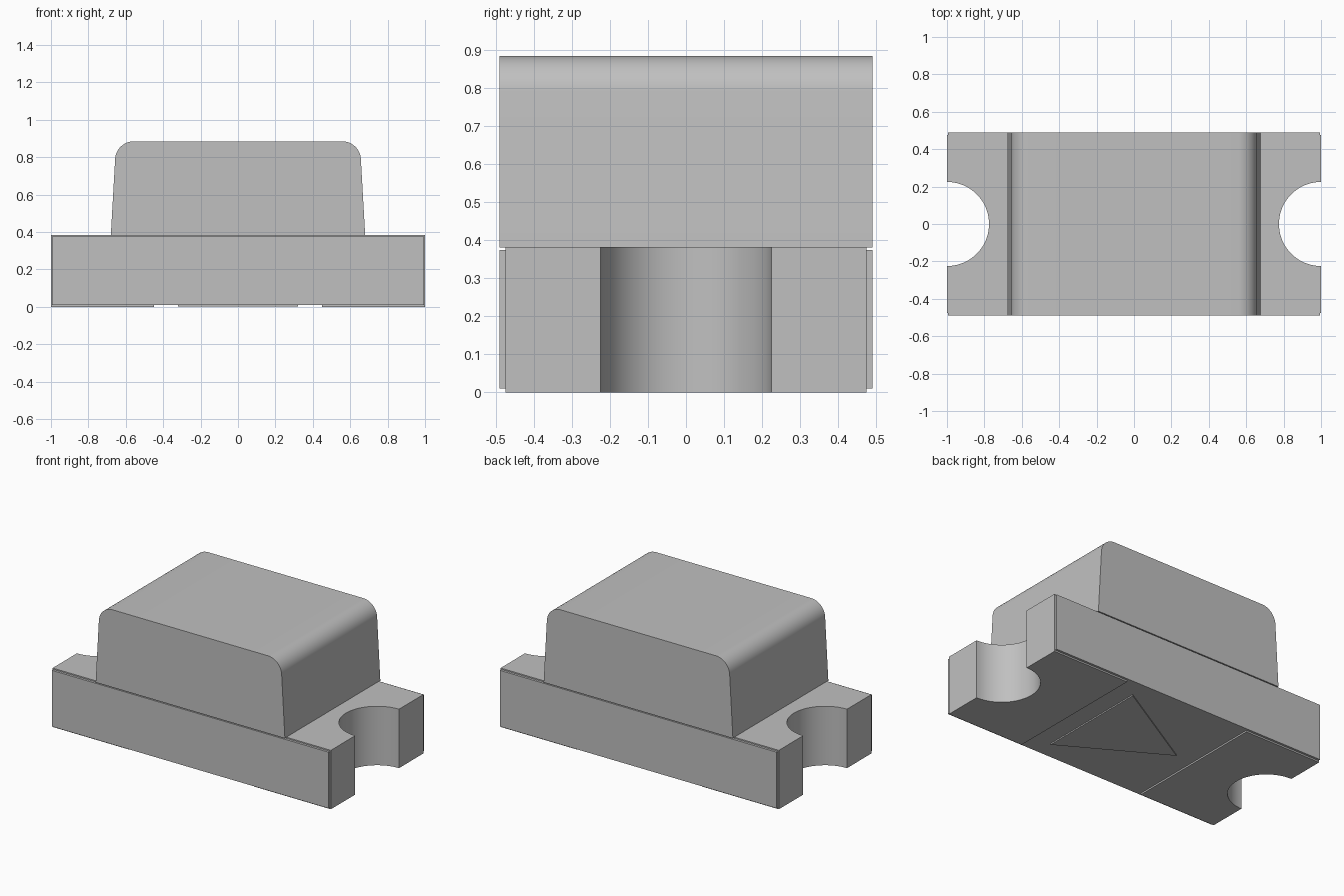
import bpy, bmesh
from math import cos, sin, pi, radians
from mathutils import Vector

cube = bpy.data.objects.get("Cube")
if cube:
    bpy.data.objects.remove(cube, do_unlink=True)

grey = bpy.data.materials.new("plain grey")
grey.use_nodes = True
COLOUR = (0.527, 0.527, 0.527, 1)
grey.diffuse_color = COLOUR
grey.node_tree.nodes["Principled BSDF"].inputs["Base Color"].default_value = COLOUR


def prism(name, outline, direction, smooth=False):
    """Extrude a closed 3D outline along a direction."""
    mesh = bpy.data.meshes.new(name)
    bm = bmesh.new()
    face = bm.faces.new([bm.verts.new(p) for p in outline])
    grown = bmesh.ops.extrude_face_region(bm, geom=[face])["geom"]
    moved = [v for v in grown if isinstance(v, bmesh.types.BMVert)]
    bmesh.ops.translate(bm, verts=moved, vec=Vector(direction))
    bmesh.ops.recalc_face_normals(bm, faces=bm.faces)
    bm.to_mesh(mesh)
    bm.free()
    mesh.materials.append(grey)
    obj = bpy.data.objects.new(name, mesh)
    bpy.context.collection.objects.link(obj)
    if smooth:
        bpy.ops.object.select_all(action="DESELECT")
        obj.select_set(True)
        bpy.context.view_layer.objects.active = obj
        bpy.ops.object.shade_smooth_by_angle(angle=radians(30))
    return obj


def arc(cx, cy, r, start, end, steps):
    angles = [start + (end - start) * i / steps for i in range(steps + 1)]
    return [(cx + r * cos(a), cy + r * sin(a)) for a in angles]


def notched_end(edge, half_depth, radius):
    """Right-hand end outline with a half-round notch, from back to front."""
    notch = arc(1, 0, radius, pi / 2, 1.5 * pi, 40)
    notch = [(min(x, edge), y) for x, y in notch]
    return [(edge, half_depth)] + notch + [(edge, -half_depth)]


# Board core with a notch at both ends
end = notched_end(0.995, 0.49, 0.235)
board = end + [(-x, -y) for x, y in end]
prism("board", [(x, y, 0.01) for x, y in board], (0, 0, 0.365), True)

# Plated terminals wrapping each notched end
end = notched_end(1, 0.475, 0.225) + [(0.45, -0.475), (0.45, 0.475)]
for side, label in ((1, "left"), (-1, "right")):
    prism(label + "_terminal", [(side * x, y, 0) for x, y in end], (0, 0, 0.383), True)

# Thin plate between the board and the lens
plate = [(-0.45, -0.475), (0.45, -0.475), (0.45, 0.475), (-0.45, 0.475)]
prism("top_plate", [(x, y, 0.37) for x, y in plate], (0, 0, 0.013))

# Polarity triangle on the underside
triangle = [(0.32, -0.37), (0.32, 0.37), (-0.32, 0)]
prism("polarity_mark", [(x, y, 0.002) for x, y in triangle], (0, 0, 0.009))

# Tapered lens with rounded top edges
half = [(0.68, 0.381)] + arc(0.557, 0.785, 0.1, radians(3), pi / 2, 14)
profile = half + [(-x, z) for x, z in reversed(half)]
prism("lens", [(x, -0.49, z) for x, z in profile], (0, 0.98, 0), True)
